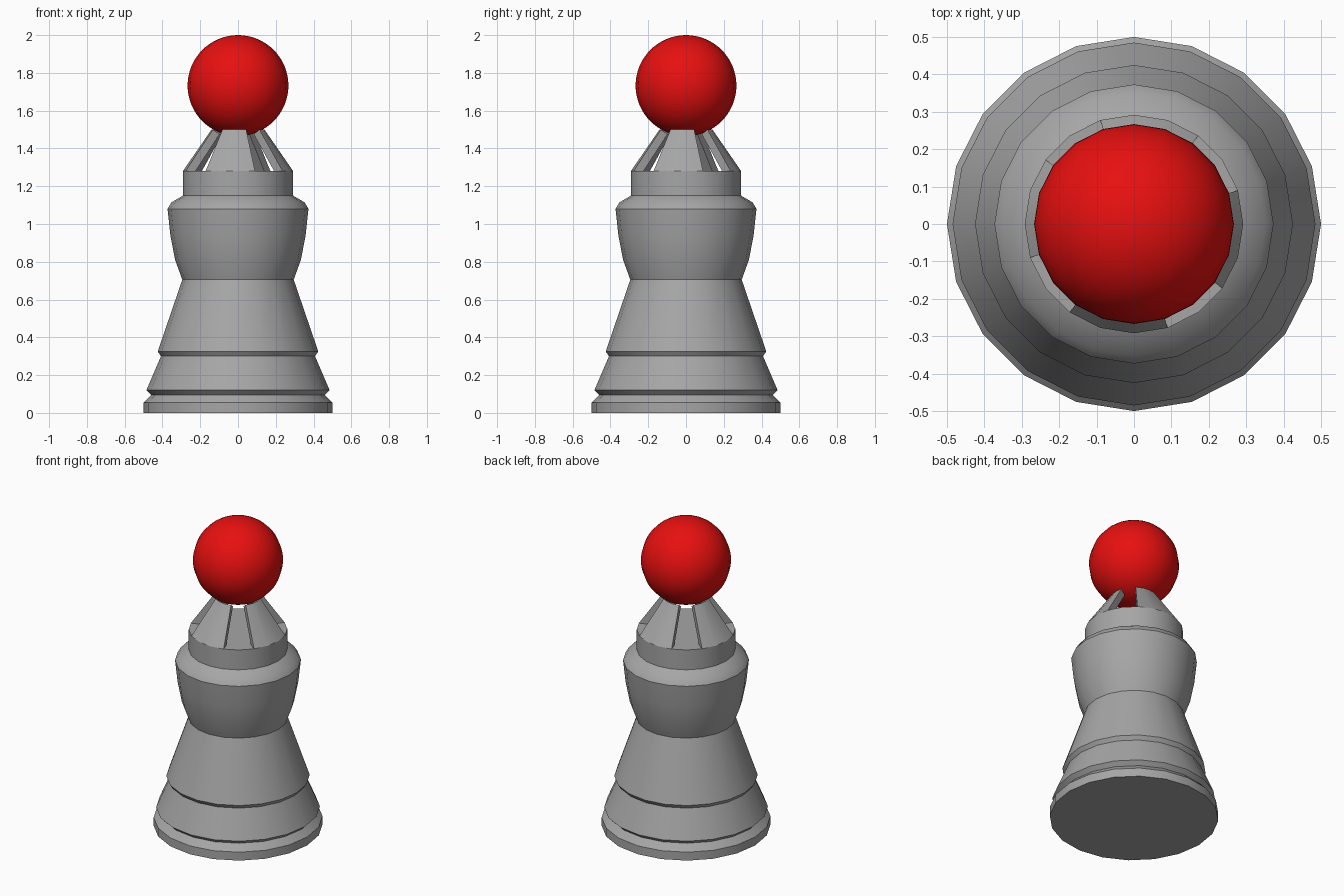
import bpy
import bmesh
from math import radians, cos, sin, tau

SIDES = 20

cube = bpy.data.objects.get("Cube")
if cube:
    bpy.data.objects.remove(cube, do_unlink=True)


def make_material(name, colour):
    mat = bpy.data.materials.new(name)
    mat.use_nodes = True
    mat.diffuse_color = colour
    mat.node_tree.nodes["Principled BSDF"].inputs["Base Color"].default_value = colour
    return mat


grey = make_material("stone grey", (0.38, 0.38, 0.38, 1))
red = make_material("bright red", (0.8, 0.005, 0.005, 1))


def revolve(name, profile, mat, start=0.0, sweep=tau, steps=SIDES, closed=False):
    """Sweep a (radius, height) profile around z; a closed one gets end caps."""
    bm = bmesh.new()
    rings = []
    full = sweep == tau
    for i in range(steps if full else steps + 1):
        a = start + sweep * i / steps
        rings.append([bm.verts.new((r * cos(a), r * sin(a), z)) for r, z in profile])
    pairs = list(zip(rings, rings[1:]))
    if full:
        pairs.append((rings[-1], rings[0]))
    n = len(profile)
    for a, b in pairs:
        for j in range(n if closed else n - 1):
            k = (j + 1) % n
            bm.faces.new((a[j], b[j], b[k], a[k]))
    if closed:
        bm.faces.new(rings[0])
        bm.faces.new(rings[-1])
    else:
        # flat discs on the bottom and the top
        bm.faces.new([ring[0] for ring in rings])
        bm.faces.new([ring[-1] for ring in rings])
    bmesh.ops.recalc_face_normals(bm, faces=bm.faces[:])
    mesh = bpy.data.meshes.new(name)
    bm.to_mesh(mesh)
    bm.free()
    obj = bpy.data.objects.new(name, mesh)
    bpy.context.collection.objects.link(obj)
    mesh.materials.append(mat)
    smooth(obj)
    return obj


def smooth(obj):
    bpy.ops.object.select_all(action="DESELECT")
    obj.select_set(True)
    bpy.context.view_layer.objects.active = obj
    bpy.ops.object.shade_smooth_by_angle(angle=radians(30))


# Turned body: foot, two grooves, stem, bulging head and collar
revolve("body", [
    (0.5, 0), (0.5, 0.055), (0.46, 0.095), (0.485, 0.12),
    (0.408, 0.30), (0.425, 0.325), (0.295, 0.705),
    (0.333, 0.81), (0.358, 0.94), (0.373, 1.08), (0.352, 1.115),
    (0.292, 1.15), (0.292, 1.28),
], grey)

# Four leaning crown prongs with open slots between them
prong_section = [(0.292, 1.28), (0.14, 1.5), (0.103, 1.475), (0.24, 1.275)]
for i in range(4):
    revolve(f"crown_prong_{i + 1}", prong_section, grey,
            radians(54 + 90 * i), radians(54), 3, closed=True)

# Ball held on the crown
bpy.ops.mesh.primitive_uv_sphere_add(segments=SIDES, ring_count=32,
                                     radius=0.267, location=(0, 0, 1.733))
ball = bpy.context.object
ball.name = "top_ball"
ball.data.materials.append(red)
smooth(ball)
